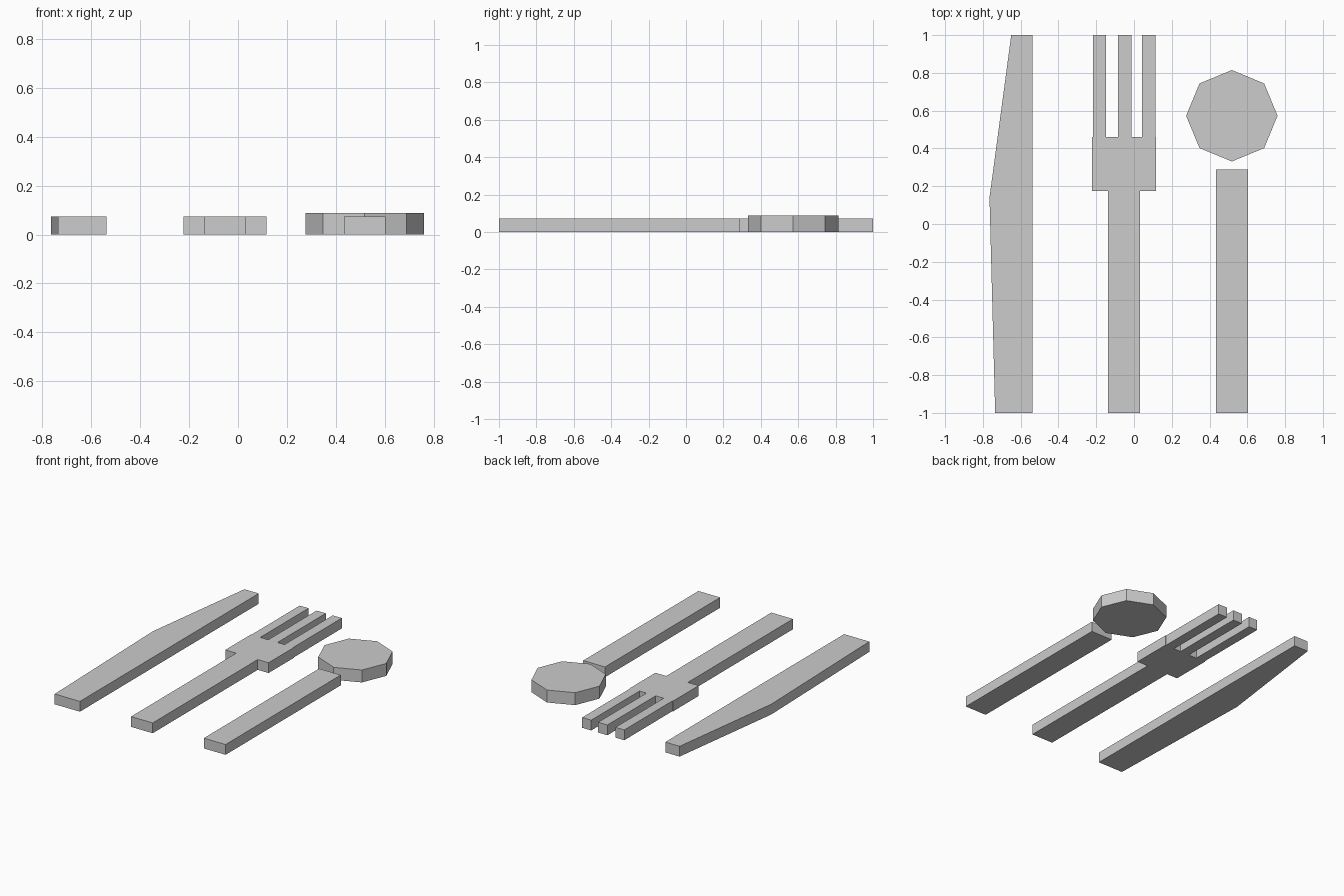
import bpy
import bmesh
import math

cube = bpy.data.objects.get("Cube")
if cube:
    bpy.data.objects.remove(cube, do_unlink=True)

THICK = 0.073
BOWL_THICK = 0.088

# One plain grey for the whole set
grey = bpy.data.materials.new("light_grey")
grey.use_nodes = True
grey.diffuse_color = (0.604, 0.604, 0.604, 1)
grey.node_tree.nodes["Principled BSDF"].inputs["Base Color"].default_value = grey.diffuse_color


def slab(name, outline, height):
    """Extrude a flat outline upward from the ground."""
    bm = bmesh.new()
    base = bm.faces.new([bm.verts.new((x, y, 0)) for x, y in outline])
    top = bmesh.ops.extrude_face_region(bm, geom=[base], use_keep_orig=True)
    verts = [v for v in top["geom"] if isinstance(v, bmesh.types.BMVert)]
    bmesh.ops.translate(bm, verts=verts, vec=(0, 0, height))
    bmesh.ops.recalc_face_normals(bm, faces=bm.faces)
    mesh = bpy.data.meshes.new(name)
    bm.to_mesh(mesh)
    bm.free()
    mesh.materials.append(grey)
    obj = bpy.data.objects.new(name, mesh)
    bpy.context.collection.objects.link(obj)
    return obj


# Knife: straight back, bulging and tapering edge
slab("knife", [(-0.735, -1), (-0.538, -1), (-0.538, 1), (-0.65, 1), (-0.765, 0.14)], THICK)

# Fork: handle, wide head and three tines in one outline
outline = [(-0.137, -1), (0.032, -1), (0.032, 0.175), (0.117, 0.175), (0.117, 0.46)]
for right, left in [(0.113, 0.042), (-0.013, -0.085), (-0.148, -0.217)]:
    outline += [(right, 0.46), (right, 1), (left, 1), (left, 0.46)]
outline += [(-0.222, 0.46), (-0.222, 0.175), (-0.137, 0.175)]
slab("fork", outline, THICK)

# Spoon: bar handle and a thicker eight-sided bowl
slab("spoon_handle", [(0.433, -1), (0.603, -1), (0.603, 0.288), (0.433, 0.288)], THICK)
bowl = [(0.518 + 0.242 * math.cos(i * math.pi / 4), 0.573 + 0.242 * math.sin(i * math.pi / 4))
        for i in range(8)]
slab("spoon_bowl", bowl, BOWL_THICK)
